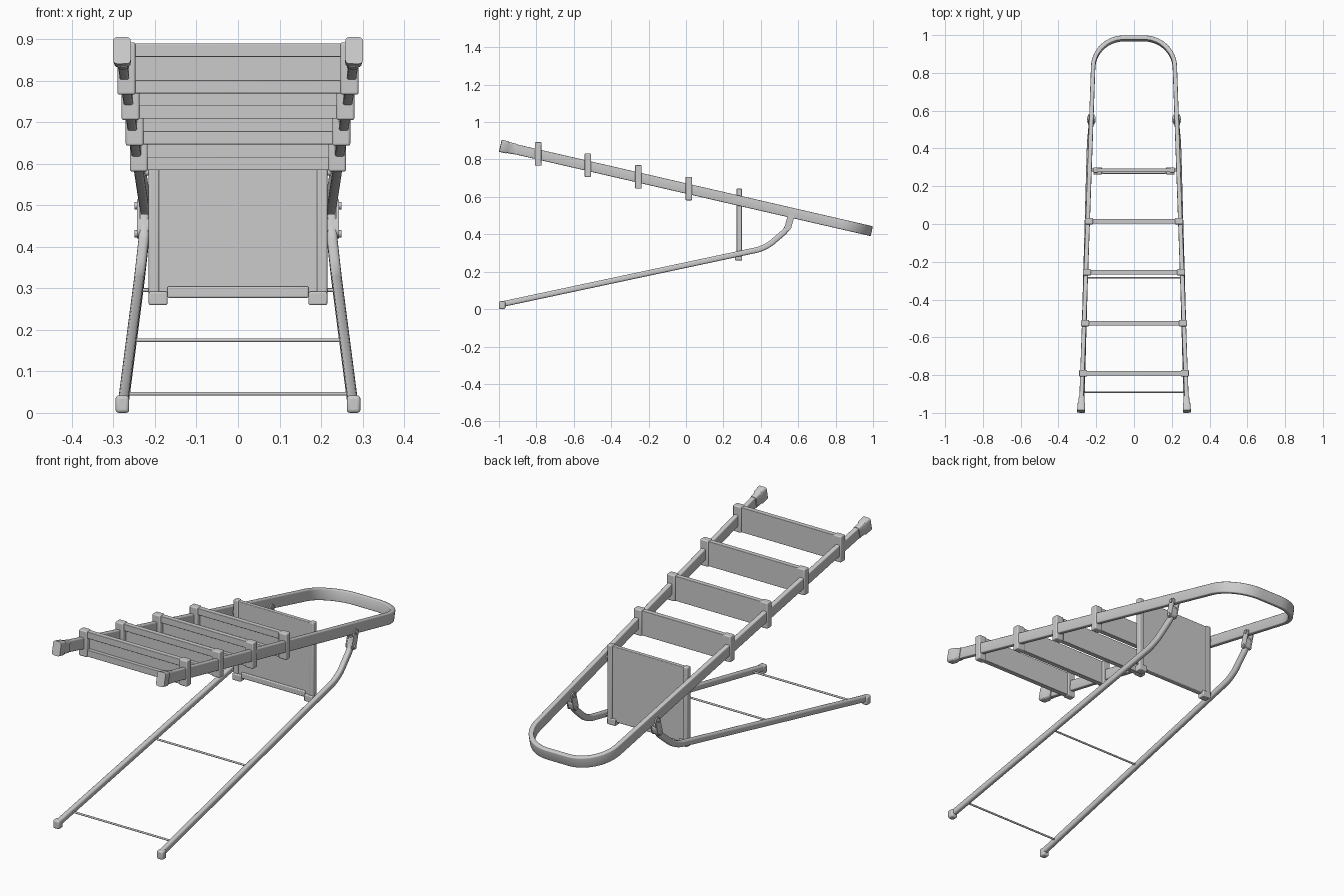
import bpy, bmesh, math
from mathutils import Vector as V

if "Cube" in bpy.data.objects:
    bpy.data.objects.remove(bpy.data.objects["Cube"])

SLOPE = -0.23                       # tilt of the main rails


def rail_z(y):
    return 0.645 + SLOPE * y


def rail_x(y):
    return 0.28 - 0.037 * (y + 1)


def finish(name, bm, mirror=False, bevel=0.0):
    bmesh.ops.recalc_face_normals(bm, faces=bm.faces)
    me = bpy.data.meshes.new(name)
    bm.to_mesh(me)
    bm.free()
    for p in me.polygons:
        p.use_smooth = True
    me.set_sharp_from_angle(angle=math.radians(35))
    ob = bpy.data.objects.new(name, me)
    bpy.context.collection.objects.link(ob)
    if bevel:
        b = ob.modifiers.new("bevel", 'BEVEL')
        b.width, b.segments, b.limit_method = bevel, 3, 'ANGLE'
    if mirror:
        ob.modifiers.new("mirror", 'MIRROR')
    return ob


def box(bm, x0, x1, y0, y1, z0, z1):
    vs = bmesh.ops.create_cube(bm, size=1)["verts"]
    for v in vs:
        v.co = V(((x0 + x1) / 2 + v.co.x * (x1 - x0),
                  (y0 + y1) / 2 + v.co.y * (y1 - y0),
                  (z0 + z1) / 2 + v.co.z * (z1 - z0)))


def boxes(name, specs, mirror=False, bevel=0.0):
    bm = bmesh.new()
    for s in specs:
        box(bm, *s)
    return finish(name, bm, mirror, bevel)


def round_path(pts, radii, n=10):
    """Polyline with each inner corner replaced by a curve."""
    pts = [V(p) for p in pts]
    out = [pts[0]]
    for p, c, q, r in zip(pts, pts[1:], pts[2:], radii):
        a, b = c + (p - c).normalized() * r, c + (q - c).normalized() * r
        h1, h2 = a.lerp(c, 0.55), b.lerp(c, 0.55)
        for i in range(n + 1):
            t = i / n
            out.append(a * (1-t)**3 + h1 * 3*t*(1-t)**2 + h2 * 3*t*t*(1-t) + b * t**3)
    return out + [pts[-1]]


def rounded_rect(w, h, r, n=3):
    out = []
    for sx, sy, a0 in ((1, 1, 0), (-1, 1, 90), (-1, -1, 180), (1, -1, 270)):
        for i in range(n + 1):
            a = math.radians(a0 + 90 * i / n)
            out.append((sx * (w/2 - r) + r * math.cos(a), sy * (h/2 - r) + r * math.sin(a)))
    return out


def sweep(name, path, sizes, r, up, mirror=False):
    """Rounded rectangle swept on a path; sizes is one (w, h) or one per point."""
    bm = bmesh.new()
    path = [V(p) for p in path]
    rings = []
    for i, p in enumerate(path):
        t = (path[min(i + 1, len(path) - 1)] - path[max(i - 1, 0)]).normalized()
        if isinstance(sizes, list):   # stepped sections keep the overall direction
            t = (path[-1] - path[0]).normalized()
        side = t.cross(V(up)).normalized()
        u = side.cross(t)
        w, h = sizes[i] if isinstance(sizes, list) else sizes
        rings.append([bm.verts.new(p + side * a + u * b) for a, b in rounded_rect(w, h, r)])
    for A, B in zip(rings, rings[1:]):
        for i in range(len(A)):
            j = (i + 1) % len(A)
            bm.faces.new((A[i], A[j], B[j], B[i]))
    bm.faces.new(rings[0])
    bm.faces.new(rings[-1])
    return finish(name, bm, mirror)


def plate(bm, c0, c1, r, x0, x1, n=10):
    """Capsule outline in the yz plane, extruded along x."""
    d = V(c1) - V(c0)
    a = math.atan2(d.y, d.x)
    pts = []
    for c, s in ((c0, math.pi / 2), (c1, -math.pi / 2)):
        pts += [(c[0] + r * math.cos(a + s + math.pi * i / n),
                 c[1] + r * math.sin(a + s + math.pi * i / n)) for i in range(n + 1)]
    f = bm.faces.new([bm.verts.new((x0, y, z)) for y, z in pts])
    ext = bmesh.ops.extrude_face_region(bm, geom=[f])["geom"]
    bmesh.ops.translate(bm, vec=(x1 - x0, 0, 0),
                        verts=[g for g in ext if isinstance(g, bmesh.types.BMVert)])
    if f.is_valid and not any(len(e.link_faces) == 1 for e in f.edges):
        return
    bmesh.ops.holes_fill(bm, edges=[e for e in bm.edges if len(e.link_faces) == 1])


# main U-shaped rail
corners = [(-0.28, -0.985), (-0.211, 0.982), (0.211, 0.982), (0.28, -0.985)]
path = round_path([(x, y, rail_z(y)) for x, y in corners], (0.155, 0.155), 14)
sweep("main_rail", path, (0.023, 0.054), 0.005, (0, -SLOPE, 1))

# end caps on the main rail
sweep("rail_foot", [(rail_x(y), y, rail_z(y)) for y in (-0.992, -0.955, -0.95, -0.915)],
      [(0.043, 0.066), (0.040, 0.066), (0.033, 0.060), (0.030, 0.058)],
      0.01, (0, -SLOPE, 1), True)

# treads: thin web with two deep lips, held by end blocks around the rails
for k, y in enumerate((-0.79, -0.525, -0.255, 0.015)):
    x, z = rail_x(y), rail_z(y) + 0.003
    lo, hi = z - 0.06, z + 0.06
    boxes(f"tread_{k+1}", [(-x + 0.02, x - 0.02, y + 0.005, y + 0.012, lo, hi),
                           (-x + 0.02, x - 0.02, y - 0.012, y + 0.012, hi - 0.032, hi),
                           (-x + 0.02, x - 0.02, y - 0.012, y + 0.012, lo, lo + 0.032)], bevel=0.002)
    boxes(f"tread_end_{k+1}", [(x - 0.025, x + 0.018, y - 0.017, y + 0.017, lo - 0.003, hi + 0.003)],
          True, 0.005)

# top platform with edge strips and lower corner clips
boxes("platform", [(-0.212, 0.212, 0.274, 0.294, 0.285, 0.642)], bevel=0.003)
boxes("platform_edge", [(0.190, 0.215, 0.271, 0.299, 0.265, 0.645)], True, 0.004)
boxes("platform_lip", [(-0.17, 0.17, 0.266, 0.294, 0.277, 0.305)], bevel=0.004)
boxes("platform_clip", [(0.17, 0.215, 0.262, 0.300, 0.260, 0.292)], True, 0.004)

# rear legs
leg = round_path([(0.276, -0.985, 0.026), (0.237, 0.425, 0.326),
                  (0.226, 0.540, 0.425), (0.226, 0.553, 0.475)], (0.05, 0.025), 8)
sweep("rear_leg", leg, (0.025, 0.030), 0.009, (0, -0.6, 1), True)
boxes("rear_foot", [(0.262, 0.295, -1.0, -0.966, 0.0, 0.042)], True, 0.008)

# thin cross bars between the rear legs
bm = bmesh.new()


def rod(bm, x0, x1, y, z, r, seg=12):
    vs = bmesh.ops.create_cone(bm, cap_ends=True, segments=seg, radius1=r, radius2=r,
                               depth=x1 - x0)["verts"]
    for v in vs:
        v.co = V(((x0 + x1) / 2 + v.co.z, y + v.co.x, z + v.co.y))


for y, x in ((-0.89, 0.272), (-0.285, 0.256), (0.283, 0.24)):
    rod(bm, -x, x, y, 0.026 + 0.2128 * (y + 0.985), 0.0045)
finish("cross_bars", bm)

# hinge brackets joining rear legs to the rail
bm = bmesh.new()
plate(bm, (0.561, 0.496), (0.545, 0.438), 0.018, 0.2365, 0.243)
plate(bm, (0.561, 0.496), (0.545, 0.438), 0.018, 0.2080, 0.2135)
plate(bm, (0.550, 0.457), (0.545, 0.438), 0.0165, 0.2120, 0.2380)
finish("hinge_bracket", bm, True)

# bolts on hinges and platform pivot
bm = bmesh.new()
rod(bm, 0.204, 0.249, 0.561, 0.499, 0.009)
rod(bm, 0.204, 0.249, 0.546, 0.432, 0.009)
rod(bm, 0.205, 0.246, 0.285, rail_z(0.285), 0.008)
finish("bolts", bm, True)
